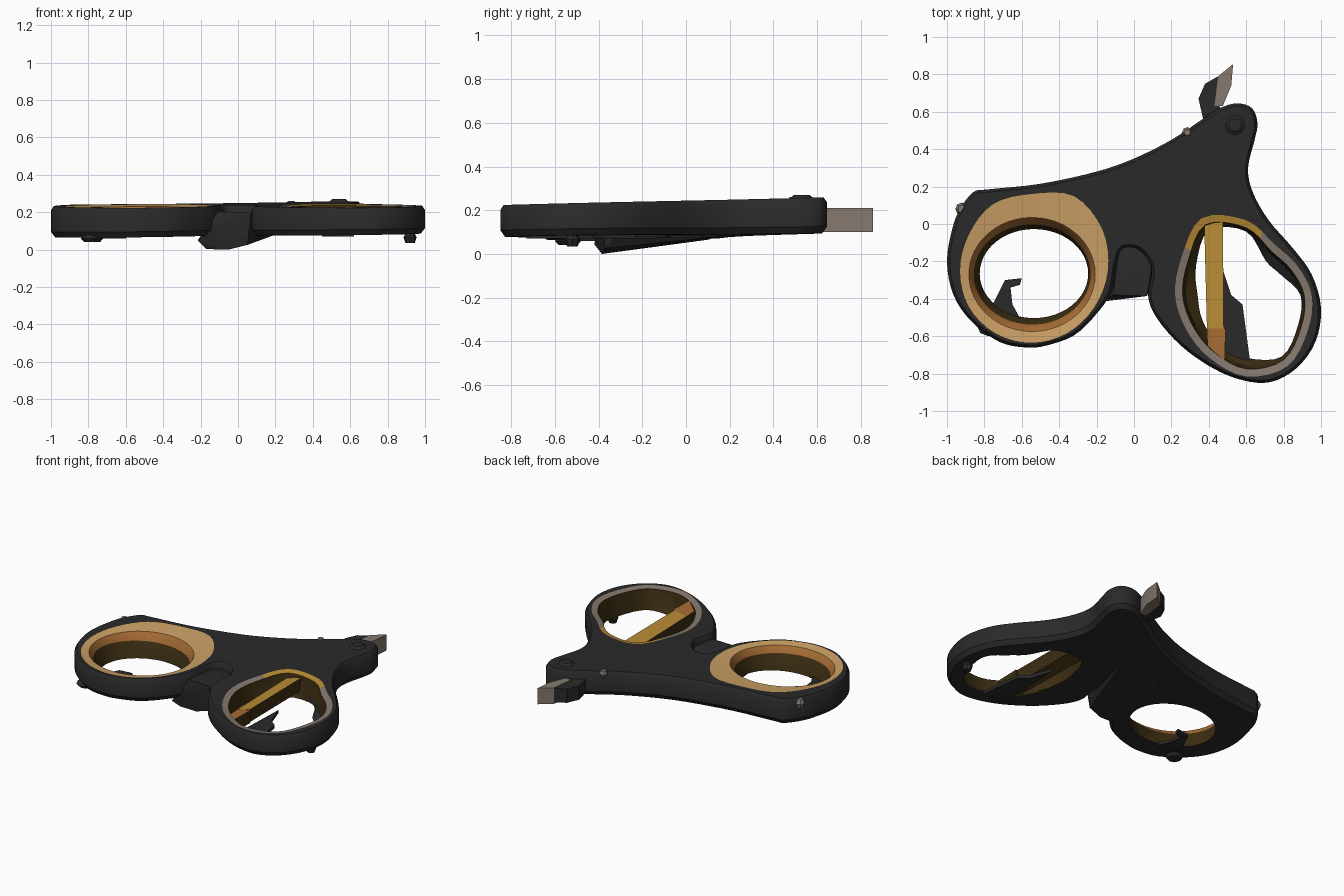
import bpy, bmesh, math
from mathutils import Vector

if "Cube" in bpy.data.objects:
    bpy.data.objects.remove(bpy.data.objects["Cube"])


def material(name, r, g, b):
    m = bpy.data.materials.new(name)
    m.diffuse_color = (r, g, b, 1)
    m.use_nodes = True
    m.node_tree.nodes["Principled BSDF"].inputs["Base Color"].default_value = m.diffuse_color
    return m


BLACK = material("black plastic", 0.023, 0.023, 0.023)
TAN = material("tan", 0.60, 0.35, 0.13)
BROWN = material("orange brown", 0.38, 0.15, 0.035)
TAUPE = material("taupe", 0.235, 0.19, 0.155)
GOLD = material("gold", 0.48, 0.26, 0.035)
OLIVE = material("dark olive", 0.045, 0.027, 0.006)


def top(x, y):
    return 0.241 + 0.024 * y + 0.004 * x


def bottom(x, y):
    return 0.08 + 0.012 * x + 0.012 * y


def smooth_loop(pts, n=4):
    """Closed Catmull-Rom curve through 2D points."""
    out = []
    pts = [Vector(p) for p in pts]
    for i in range(len(pts)):
        a, b, c, d = (pts[(i + k) % len(pts)] for k in (-1, 0, 1, 2))
        for s in range(n):
            t = s / n
            out.append(0.5 * (2 * b + (c - a) * t + (2 * a - 5 * b + 4 * c - d) * t * t
                              + (3 * b - a - 3 * c + d) * t ** 3))
    return out


def polar_loop(centre, radii):
    """Smooth loop given by one radius per 30 degrees."""
    return smooth_loop([(centre[0] + r * math.cos(math.radians(30 * i)),
                         centre[1] + r * math.sin(math.radians(30 * i)))
                        for i, r in enumerate(radii)])


def ellipse(cx, cy, rx, ry):
    return [Vector((cx + rx * math.cos(i * math.tau / 48), cy + ry * math.sin(i * math.tau / 48)))
            for i in range(48)]


def inset(loop, d):
    """Move a clockwise loop inward by d."""
    out = []
    for i, p in enumerate(loop):
        t = (loop[(i + 1) % len(loop)] - loop[i - 1]).normalized()
        out.append(p + Vector((t.y, -t.x)) * d)
    return out


def finish(name, bm, mats, angle=35):
    bmesh.ops.recalc_face_normals(bm, faces=bm.faces)
    me = bpy.data.meshes.new(name)
    bm.to_mesh(me)
    bm.free()
    for m in mats:
        me.materials.append(m)
    me.shade_smooth()
    me.set_sharp_from_angle(angle=math.radians(angle))
    ob = bpy.data.objects.new(name, me)
    bpy.context.collection.objects.link(ob)
    return ob


def ring(bm, loop, zf):
    return [bm.verts.new((p.x, p.y, zf(p.x, p.y))) for p in loop]


def bridge(bm, a, b, rule=lambda i: 0):
    n = len(a)
    for i in range(n):
        j = (i + 1) % n
        f = bm.faces.new((a[i], a[j], b[j], b[i]))
        f.material_index = rule(i)


def cap(bm, rings, up):
    edges = []
    for r in rings:
        for i in range(len(r)):
            v, w = r[i - 1], r[i]
            edges.append(bm.edges.get((v, w)) or bm.edges.new((v, w)))
    bmesh.ops.triangle_fill(bm, use_beauty=True, use_dissolve=False, edges=edges,
                            normal=(0, 0, up))


def hull(name, pts, mats, rule=None):
    bm = bmesh.new()
    for p in pts:
        bm.verts.new(p)
    bmesh.ops.convex_hull(bm, input=bm.verts)
    loose = [v for v in bm.verts if not v.link_faces]
    bmesh.ops.delete(bm, geom=loose, context='VERTS')
    bm.normal_update()
    if rule:
        for f in bm.faces:
            f.material_index = rule(f)
    return finish(name, bm, mats)


def plate(name, pts, z0, z1):
    bm = bmesh.new()
    f = bm.faces.new([bm.verts.new((x, y, z0)) for x, y in pts])
    g = bmesh.ops.extrude_face_region(bm, geom=[f])
    for v in g["geom"]:
        if isinstance(v, bmesh.types.BMVert):
            v.co.z = z1
    return finish(name, bm, [BLACK])


# Outline and finger openings
outline = smooth_loop([
    (-1.0, -.2), (-.97, -.02), (-.93, .08), (-.86, .17), (-.78, .185), (-.5, .215), (-.2, .28),
    (0, .35), (.2, .45), (.38, .57), (.46, .62), (.55, .645), (.63, .62), (.66, .54), (.645, .45),
    (.61, .3), (.635, .17), (.72, .02), (.85, -.13), (.95, -.27), (1.0, -.45), (.97, -.63),
    (.87, -.77), (.73, -.845), (.58, -.835), (.42, -.77), (.25, -.65), (.12, -.5), (.075, -.38),
    (.095, -.24), (.03, -.14), (-.06, -.13), (-.095, -.22), (-.12, -.36), (-.2, -.48),
    (-.32, -.595), (-.47, -.65), (-.58, -.66), (-.72, -.63), (-.87, -.52), (-.965, -.38)])
LC, RC = (-.55, -.25), (.6, -.38)
lA = [.41, .44, .46, .41, .41, .385, .38, .385, .385, .385, .385, .39]
rA = [.35, .315, .31, .40, .475, .40, .38, .37, .39, .435, .44, .38]
rC = [.29, .215, .21, .34, .40, .31, .26, .27, .30, .335, .38, .32]
left = [polar_loop(LC, lA), ellipse(-.545, -.27, .338, .305),
        ellipse(-.545, -.27, .312, .268), ellipse(-.535, -.265, .29, .238)]
right = [polar_loop(RC, r) for r in (rA, [r - .04 for r in rA], [r - .055 for r in rA], rC)]

# Handle body: rounded edge, caps pierced by both openings
bm = bmesh.new()
levels = [(.015, top), (0, lambda x, y: top(x, y) - .022),
          (0, lambda x, y: bottom(x, y) + .03), (.022, bottom)]
rs = [ring(bm, inset(outline, d), z) for d, z in levels]
for a, b in zip(rs, rs[1:]):
    bridge(bm, a, b)
cap(bm, [rs[0], ring(bm, left[0], top), ring(bm, right[0], top)], 1)
cap(bm, [rs[-1], ring(bm, left[-1], bottom), ring(bm, right[-1], bottom)], -1)
finish("handle_body", bm, [BLACK])


def liner(name, loops, heights, mats, rules):
    bm = bmesh.new()
    rs = [ring(bm, l, z) for l, z in zip(loops, heights)]
    for a, b, rule in zip(rs, rs[1:], rules):
        bridge(bm, b, a, rule)
    ob = finish(name, bm, mats)
    # Make the open surface face up and into the opening
    me = ob.data
    if sum(p.normal.z * p.area for p in me.polygons) < 0:
        me.flip_normals()


# Opening liners
liner("round_grip_liner", left,
      [top, lambda x, y: top(x, y) - .01, lambda x, y: .178, bottom],
      [TAN, BROWN, OLIVE], [lambda i: 0, lambda i: 1, lambda i: 2])
liner("oval_grip_liner", right,
      [top, lambda x, y: top(x, y) - .008, lambda x, y: .12, bottom],
      [TAUPE, GOLD, OLIVE, BLACK],
      [lambda i: 1 if 10 <= i < 19 else 0, lambda i: 2,
       lambda i: 3 if i < 13 else 2])

# Slanted bar across the oval opening: gold, turning brown at the front
for name, mat, y0, y1, x0, x1, w in (("cross_bar_back", GOLD, .015, -.56, .375, .39, .01),
                                     ("cross_bar_front", BROWN, -.56, -.725, .39, .395, 0)):
    hull(name, [(x + d, y, z) for y, d, e in ((y0, x0 - .375, 0), (y1, x1 - .375, .01))
                for x, z in ((.375, .20), (.475 - e, .22), (.47 - e, .13), (.39, .095))],
         [mat, OLIVE], lambda f: 1 if f.normal.z < .03 else 0)

# Lowered web between the two grips
hull("web", [(-.17, -.385, .003), (-.05, -.385, 0), (.05, -.37, .025), (.09, -.33, .07),
             (-.21, -.42, .045), (-.15, .1, .065), (.2, .15, .08), (-.11, -.38, .2),
             (.07, -.385, .2), (-.08, -.12, .2), (.1, -.18, .2), (-.215, -.25, .05)], [BLACK])

# Blade stub: dark flank and bare metal flank meeting on a ridge
hull("blade_stub_dark", [(x, y, z) for z in (.11, .205) for x, y in
                         ((.37, .56), (.345, .67), (.38, .75), (.45, .79), (.43, .64), (.46, .6))],
     [BLACK])
hull("blade_stub_metal", [(x, y, z) for z in (.10, .21) for x, y in
                          ((.43, .63), (.45, .79), (.53, .855), (.52, .74), (.475, .63))], [TAUPE])

# Ragged lips left at the bottom of the openings
plate("round_lip", [(-.77, -.46), (-.72, -.36), (-.69, -.3), (-.6, -.29), (-.61, -.325),
                    (-.66, -.34), (-.65, -.43), (-.6, -.52), (-.68, -.54)], .06, .08)
plate("oval_lip", [(.47, -.23), (.52, -.38), (.58, -.43), (.62, -.73), (.45, -.72)], .07, .09)


def stud(name, x, y, z, r, h, mat):
    hull(name, [(x + k * r * math.cos(a * math.pi / 4), y + k * r * math.sin(a * math.pi / 4), z + s * h)
                for s, k in ((-1, .7), (0, 1), (1, .6)) for a in range(8)], [mat])


# Small studs
stud("side_stud", -.92, .08, .205, .035, .03, TAUPE)
stud("edge_stud", .285, .49, .24, .028, .02, TAUPE)
stud("tip_stud", .54, .53, .25, .06, .02, BLACK)
stud("foot_right", .92, -.52, .065, .035, .03, BLACK)
stud("foot_left", -.78, -.54, .06, .06, .02, BLACK)
